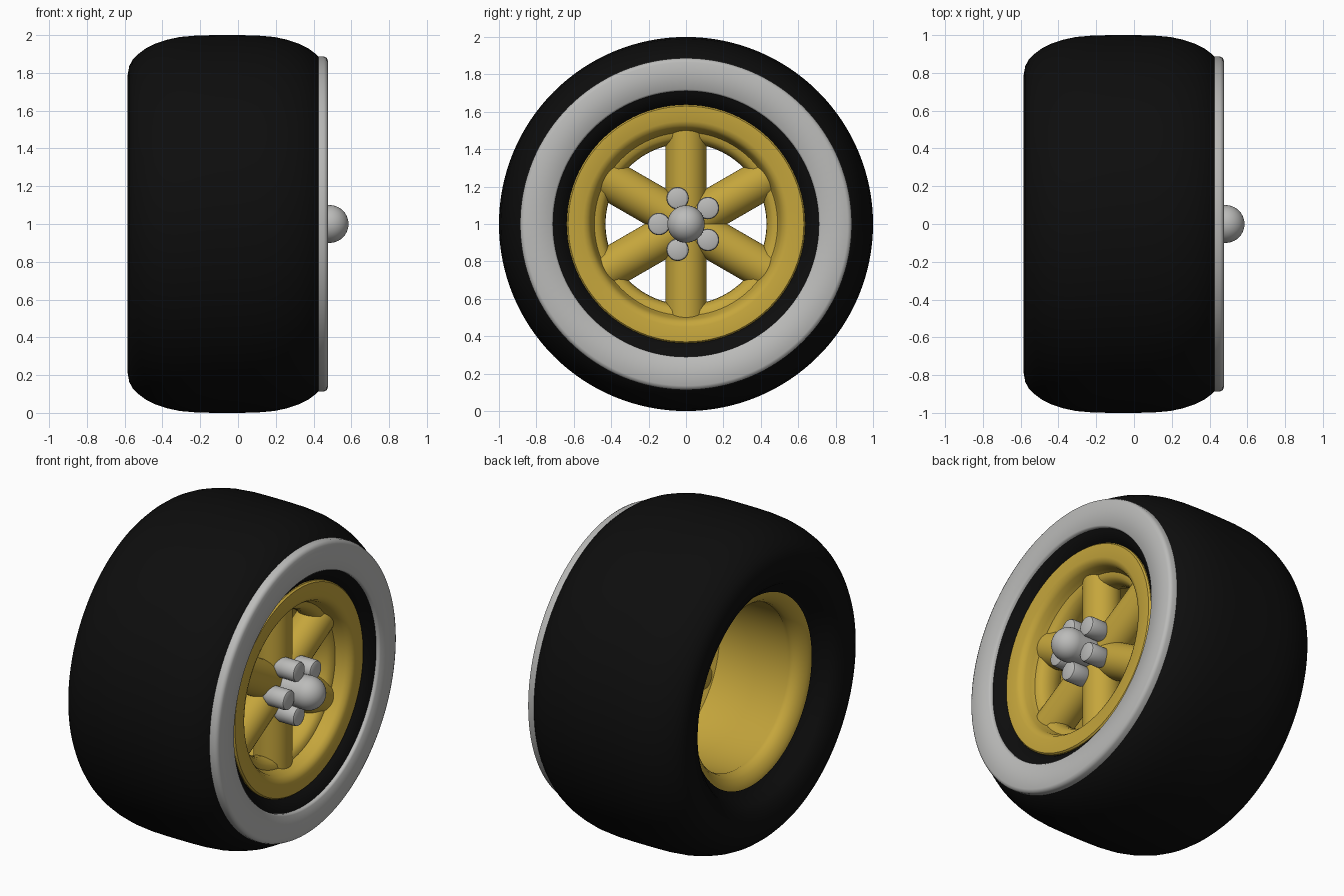
import bpy, bmesh, math
from mathutils import Matrix, Vector

cube = bpy.data.objects.get("Cube")
if cube:
    bpy.data.objects.remove(cube, do_unlink=True)


def material(name, rgb):
    m = bpy.data.materials.new(name)
    m.use_nodes = True
    m.diffuse_color = (*rgb, 1)
    m.node_tree.nodes["Principled BSDF"].inputs["Base Color"].default_value = (*rgb, 1)
    return m


BLACK = material("black rubber", (0.004, 0.004, 0.004))
GREY = material("light grey", (0.5, 0.5, 0.49))
GOLD = material("gold", (0.56, 0.38, 0.045))
AXLE = Vector((0, 0, 1))


def lathe(name, profile, mat, closed=False, steps=96, centre=(0, 0), angle=40):
    """Spin (x, radius) points round the x direction; centre is a (y, z) offset from the axle."""
    bm = bmesh.new()
    verts = [bm.verts.new((x, 0, r)) for x, r in profile]
    pairs = list(zip(verts, verts[1:]))
    if closed:
        pairs.append((verts[-1], verts[0]))
    edges = [bm.edges.new(p) for p in pairs]
    bmesh.ops.spin(bm, geom=verts + edges, cent=(0, 0, 0), axis=(1, 0, 0),
                   angle=math.tau, steps=steps)
    bmesh.ops.remove_doubles(bm, verts=bm.verts, dist=0.0002)
    bmesh.ops.recalc_face_normals(bm, faces=bm.faces)
    bmesh.ops.translate(bm, verts=bm.verts, vec=AXLE + Vector((0, *centre)))
    return finish(name, bm, mat, angle)


def finish(name, bm, mat, angle=40):
    mesh = bpy.data.meshes.new(name)
    bm.to_mesh(mesh)
    bm.free()
    mesh.materials.append(mat)
    ob = bpy.data.objects.new(name, mesh)
    bpy.context.collection.objects.link(ob)
    bpy.ops.object.select_all(action="DESELECT")
    ob.select_set(True)
    bpy.context.view_layer.objects.active = ob
    bpy.ops.object.shade_smooth_by_angle(angle=math.radians(angle))
    return ob


# Tyre: half a cross-section, mirrored about its middle
MIDDLE = -0.058
half = [(0.40, 0.58), (0.43, 0.62), (0.475, 0.65), (0.505, 0.69), (0.52, 0.74), (0.526, 0.79),
        (0.518, 0.835), (0.50, 0.87), (0.47, 0.90), (0.43, 0.93), (0.38, 0.955),
        (0.32, 0.975), (0.25, 0.99), (0.16, 0.998), (0.06, 1.0)]
tyre_profile = [(MIDDLE + x, r) for x, r in half]
tyre_profile += [(MIDDLE - x, r) for x, r in reversed(half)]
lathe("tyre", tyre_profile, BLACK, steps=128)

# Raised pale band on the outer sidewall
lathe("sidewall_band", [(0.42, 0.71), (0.466, 0.71), (0.476, 0.72), (0.476, 0.865),
                        (0.469, 0.88), (0.455, 0.887), (0.42, 0.887)],
      GREY, closed=True, steps=128, angle=50)

# Rim: front lip, waist that carries the spokes, barrel and rear lip
lathe("rim", [(0.36, 0.635), (0.41, 0.638), (0.42, 0.63), (0.42, 0.55), (0.41, 0.525),
              (0.385, 0.508), (0.35, 0.50), (0.325, 0.49),
              (0.32, 0.465), (0.30, 0.445), (0.27, 0.433), (0.24, 0.43), (0.20, 0.435),
              (0.17, 0.455), (0.15, 0.49), (0.13, 0.515), (-0.33, 0.515),
              (-0.36, 0.50), (-0.39, 0.505), (-0.42, 0.525), (-0.445, 0.56),
              (-0.455, 0.60), (-0.45, 0.63), (-0.40, 0.638)],
      GOLD, closed=True)

# Three round bars through the middle make six spokes
SPOKE_X = 0.24
for i in range(3):
    bm = bmesh.new()
    turn = Matrix.Rotation(i * math.pi / 3, 4, "X")
    bmesh.ops.create_cone(bm, cap_ends=True, segments=40, radius1=0.11, radius2=0.11, depth=1.0,
                          matrix=Matrix.Translation(AXLE + Vector((SPOKE_X, 0, 0))) @ turn)
    finish(f"spoke_bar_{i + 1}", bm, GOLD)

# Domed hub cap
dome = [(0.485 + 0.1 * math.sin(t * math.pi / 20), 0.1 * math.cos(t * math.pi / 20))
        for t in range(11)]
lathe("hub_cap", [(0.30, 0.0), (0.30, 0.09)] + dome, GREY, steps=40)

# Five wheel nuts with tapered seats
nut = [(0.28, 0.0), (0.28, 0.03), (0.34, 0.06), (0.44, 0.06), (0.451, 0.056), (0.456, 0.046), (0.456, 0.0)]
for i in range(5):
    a = math.pi + i * math.tau / 5
    lathe(f"wheel_nut_{i + 1}", nut, GREY, steps=28,
          centre=(0.145 * math.cos(a), 0.145 * math.sin(a)))
